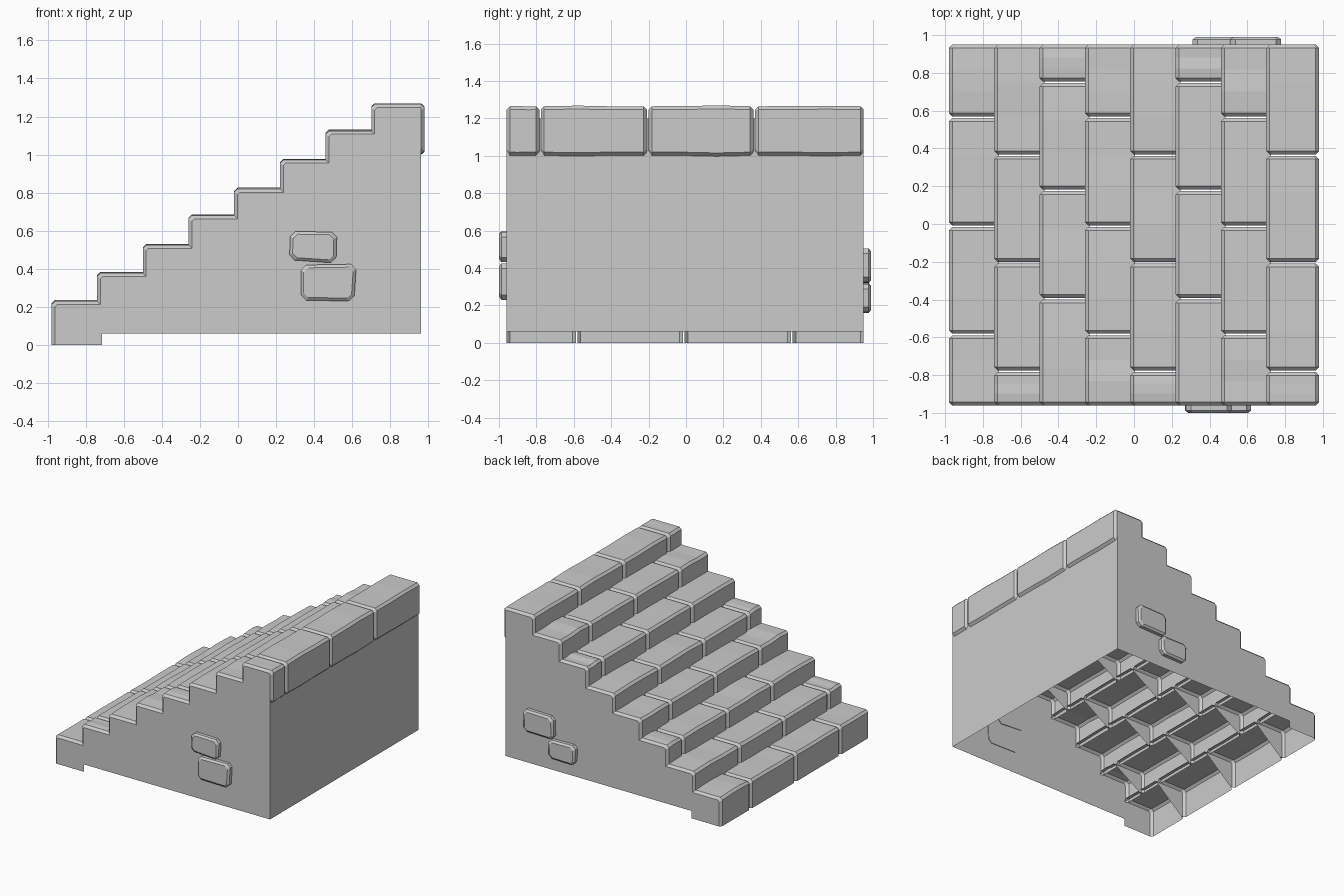
import bpy, bmesh, random
from mathutils import Vector

if "Cube" in bpy.data.objects:
    bpy.data.objects.remove(bpy.data.objects["Cube"])

random.seed(4)
BEV = 0.018
Y0, Y1 = -0.96, 0.95
XB = 0.96                                   # back wall plane
LEFT = [-0.98 + 0.24 * i for i in range(8)]
TOP = [0.23, 0.378, 0.526, 0.68, 0.82, 0.973, 1.125, 1.265]
JOINTS = [[-0.585, -0.012, 0.565], [-0.78, -0.205, 0.365], [-0.395, 0.178, 0.75]]


def make_object(name, bm):
    mesh = bpy.data.meshes.new(name)
    bm.to_mesh(mesh)
    bm.free()
    obj = bpy.data.objects.new(name, mesh)
    bpy.context.collection.objects.link(obj)
    return obj


def nose(i, ins, dz=0.0):
    """Riser and tread corner of step i, pulled in by ins."""
    zb = TOP[i - 1] - 0.025 if i else 0.0
    ch = BEV + 0.7 * ins
    x, z = LEFT[i], TOP[i] + dz
    return [(x + ins, zb), (x + ins, z - ch), (x + ch, z - ins)]


def section(i, ins, dz=0.0):
    pts = nose(i, ins, dz)
    if i < 7:
        return pts + [(LEFT[i + 1] + 0.025, TOP[i] + dz - ins)]
    # top row wraps over the back wall
    xr, z, ch = 0.98 - ins, TOP[i] + dz, BEV + 0.7 * ins
    return pts + [(0.98 - ch, z - ins), (xr, z - ch),
                  (xr, 1.02 + ins - dz), (XB - 0.002, 1.0 + ins - dz)]


def add_block(bm, i, ya, yb):
    """One hollow stone of a step, slightly swollen along its length."""
    d = random.uniform(-0.003, 0.007)
    e = random.uniform(-0.003, 0.007)
    w = yb - ya
    stations = [(ya, BEV, 0), (ya + BEV, 0, 0), (ya + w * 0.35, 0, d),
                (ya + w * 0.65, 0, e), (yb - BEV, 0, 0), (yb, BEV, 0)]
    rows = [[bm.verts.new((x, y, z)) for x, z in section(i, ins, dz)]
            for y, ins, dz in stations]
    for a, b in zip(rows, rows[1:]):
        for j in range(len(a) - 1):
            bm.faces.new((a[j], a[j + 1], b[j + 1], b[j]))
    if ya > Y0 + 0.001 or i == 7:
        bm.faces.new(rows[0][::-1])
    if yb < Y1 - 0.001 or i == 7:
        bm.faces.new(rows[-1])


# Step stones, joints staggered row by row
for i in range(8):
    bm = bmesh.new()
    cuts = JOINTS[i % 3]
    starts = [Y0] + [c + 0.004 for c in cuts]
    ends = [c - 0.004 for c in cuts] + [Y1]
    for ya, yb in zip(starts, ends):
        add_block(bm, i, ya, yb)
    make_object(f"step_row_{i + 1}", bm)

# Side walls with stepped outline, and back wall
outline = []
for i in range(8):
    pts = nose(i, BEV)
    if i:
        pts[0] = (pts[0][0], TOP[i - 1] - BEV)
    outline += pts
outline += [(XB, TOP[7] - BEV), (XB, 0.06), (-0.715, 0.06), (-0.715, 0.0)]
bm = bmesh.new()
bm.faces.new([bm.verts.new((x, Y1, z)) for x, z in outline])
bm.faces.new([bm.verts.new((x, Y0, z)) for x, z in outline][::-1])
bm.faces.new([bm.verts.new((XB, y, z)) for y, z in
              [(Y0, 0.06), (Y1, 0.06), (Y1, 1.2), (Y0, 1.2)]])
make_object("wall_shell", bm)


def wall_stone(name, corners, y, side):
    """Chamfered stone standing proud of a side wall."""
    cen = sum((Vector(c) for c in corners), Vector((0, 0))) / 4
    ring = []
    for k in range(4):
        c = Vector(corners[k])
        p, n = Vector(corners[k - 1]), Vector(corners[(k + 1) % 4])
        ring += [c + (p - c).normalized() * 0.027, c + (n - c).normalized() * 0.027]
    bm = bmesh.new()
    loops = []
    for depth, ins in [(-0.005, 0), (0.027, 0), (0.04, 0.016)]:
        loop = []
        for p in ring:
            q = p - cen
            ex = max(abs(Vector(c).x - cen.x) for c in corners)
            ez = max(abs(Vector(c).y - cen.y) for c in corners)
            loop.append(bm.verts.new((cen.x + q.x * (1 - ins / ex), y + side * depth,
                                      cen.y + q.y * (1 - ins / ez))))
        loops.append(loop)
    for a, b in zip(loops, loops[1:]):
        for k in range(8):
            m = (k + 1) % 8
            bm.faces.new((a[k], a[m], b[m], b[k]))
    bm.faces.new(loops[-1])
    bm.faces.new(loops[0][::-1])
    bmesh.ops.recalc_face_normals(bm, faces=bm.faces)
    make_object(name, bm)


# Loose wall stones, two on each side
wall_stone("front_stone_upper", [(0.27, 0.447), (0.515, 0.43), (0.52, 0.593), (0.275, 0.597)], Y0, -1)
wall_stone("front_stone_lower", [(0.33, 0.235), (0.61, 0.23), (0.622, 0.425), (0.33, 0.42)], Y0, -1)
wall_stone("rear_stone_upper", [(0.505, 0.32), (0.775, 0.325), (0.78, 0.505), (0.51, 0.5)], Y1, 1)
wall_stone("rear_stone_lower", [(0.315, 0.16), (0.55, 0.165), (0.555, 0.315), (0.31, 0.32)], Y1, 1)
